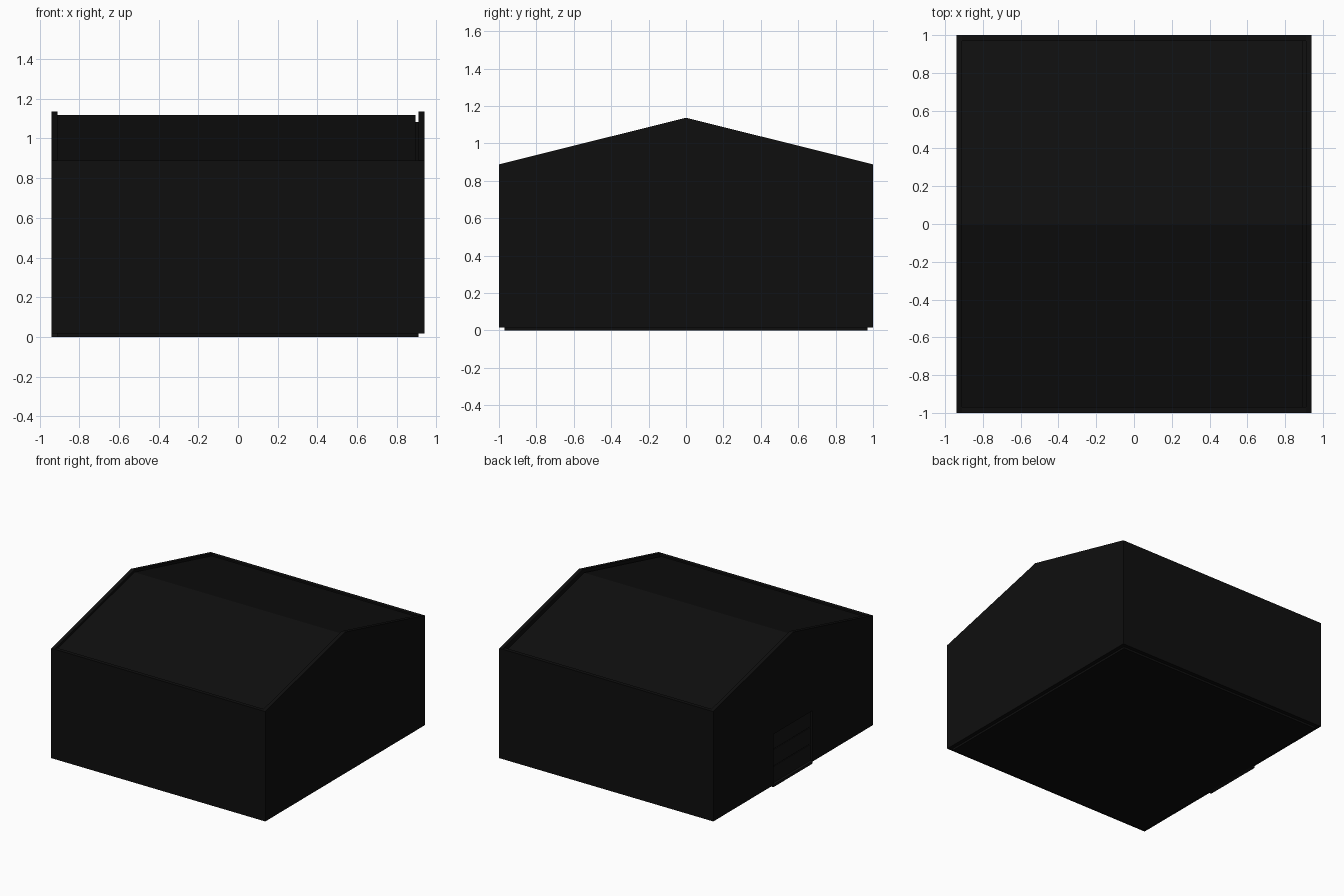
import bpy
import bmesh
from mathutils import Vector

cube = bpy.data.objects.get("Cube")
if cube:
    bpy.data.objects.remove(cube, do_unlink=True)

# Main dimensions
END, INNER_END = 0.94, 0.91
SIDE, INNER_SIDE = 1.0, 0.97
BASE, EAVE, RIDGE = 0.016, 0.888, 1.137
SLOPE = (RIDGE - EAVE) / SIDE
DOOR_HALF, DOOR_TOP = 0.245, 0.42
ROOF_TOP, ROOF_UNDER = 1.118, 1.083


def make_material(name, value):
    mat = bpy.data.materials.new(name)
    mat.use_nodes = True
    colour = (value, value, value, 1)
    mat.diffuse_color = colour
    mat.node_tree.nodes["Principled BSDF"].inputs["Base Color"].default_value = colour
    return mat


wall_black = make_material("wall black", 0.0045)
roof_black = make_material("roof black", 0.0045)
door_charcoal = make_material("door charcoal", 0.0075)


def extrude_profile(name, profile, x0, x1, mat):
    """Extrude a (y, z) outline along x into a closed solid."""
    bm = bmesh.new()
    face = bm.faces.new([bm.verts.new((x0, y, z)) for y, z in profile])
    result = bmesh.ops.extrude_face_region(bm, geom=[face])
    moved = [g for g in result["geom"] if isinstance(g, bmesh.types.BMVert)]
    bmesh.ops.translate(bm, verts=moved, vec=Vector((x1 - x0, 0, 0)))
    bmesh.ops.recalc_face_normals(bm, faces=bm.faces)
    mesh = bpy.data.meshes.new(name)
    bm.to_mesh(mesh)
    bm.free()
    mesh.materials.append(mat)
    obj = bpy.data.objects.new(name, mesh)
    bpy.context.scene.collection.objects.link(obj)
    return obj


def rectangle(half, z0, z1):
    return [(-half, z0), (half, z0), (half, z1), (-half, z1)]


def pitched_sheet(half, top, under):
    """Outline of a bent sheet following the roof pitch."""
    drop = SLOPE * half
    return [(-half, under - drop), (0, under), (half, under - drop),
            (half, top - drop), (0, top), (-half, top - drop)]


# Floor slab
extrude_profile("floor_slab", rectangle(INNER_SIDE, 0, BASE + 0.004),
                -INNER_END, INNER_END, wall_black)

# Gable end walls, the right-hand one notched for the door
gable_top = [(SIDE, BASE), (SIDE, EAVE), (0, RIDGE), (-SIDE, EAVE), (-SIDE, BASE)]
notch = [(-DOOR_HALF, BASE), (-DOOR_HALF, DOOR_TOP),
         (DOOR_HALF, DOOR_TOP), (DOOR_HALF, BASE)]
extrude_profile("left_gable_wall", gable_top, INNER_END, END, wall_black)
extrude_profile("right_gable_wall", gable_top + notch, -END, -INNER_END, wall_black)

# Long side walls with tops cut to the roof pitch
for label, s in (("front", -1), ("back", 1)):
    outline = [(s * SIDE, BASE), (s * SIDE, EAVE),
               (s * INNER_SIDE, EAVE), (s * INNER_SIDE, BASE)]
    extrude_profile(label + "_wall", outline, -INNER_END, INNER_END, wall_black)

# Roof sheet over an inner lining
extrude_profile("roof_sheet", pitched_sheet(INNER_SIDE, ROOF_TOP, ROOF_UNDER),
                -INNER_END, 0.895, roof_black)
extrude_profile("roof_lining", pitched_sheet(INNER_SIDE, ROOF_UNDER, ROOF_UNDER - 0.02),
                -INNER_END, INNER_END, wall_black)

# Sectional door set back in its opening, with a sill below
extrude_profile("door_sill", rectangle(DOOR_HALF, 0, BASE + 0.004),
                -END, -INNER_END, door_charcoal)
extrude_profile("door_backing", rectangle(DOOR_HALF, BASE, DOOR_TOP),
                -0.916, -INNER_END, wall_black)
SECTIONS, GAP = 3, 0.006
step = (DOOR_TOP - BASE) / SECTIONS
for i in range(SECTIONS):
    low = BASE + i * step
    extrude_profile(f"door_section_{i + 1}",
                    rectangle(DOOR_HALF, low + GAP / 2, low + step - GAP / 2),
                    -0.922, -0.916, door_charcoal)
